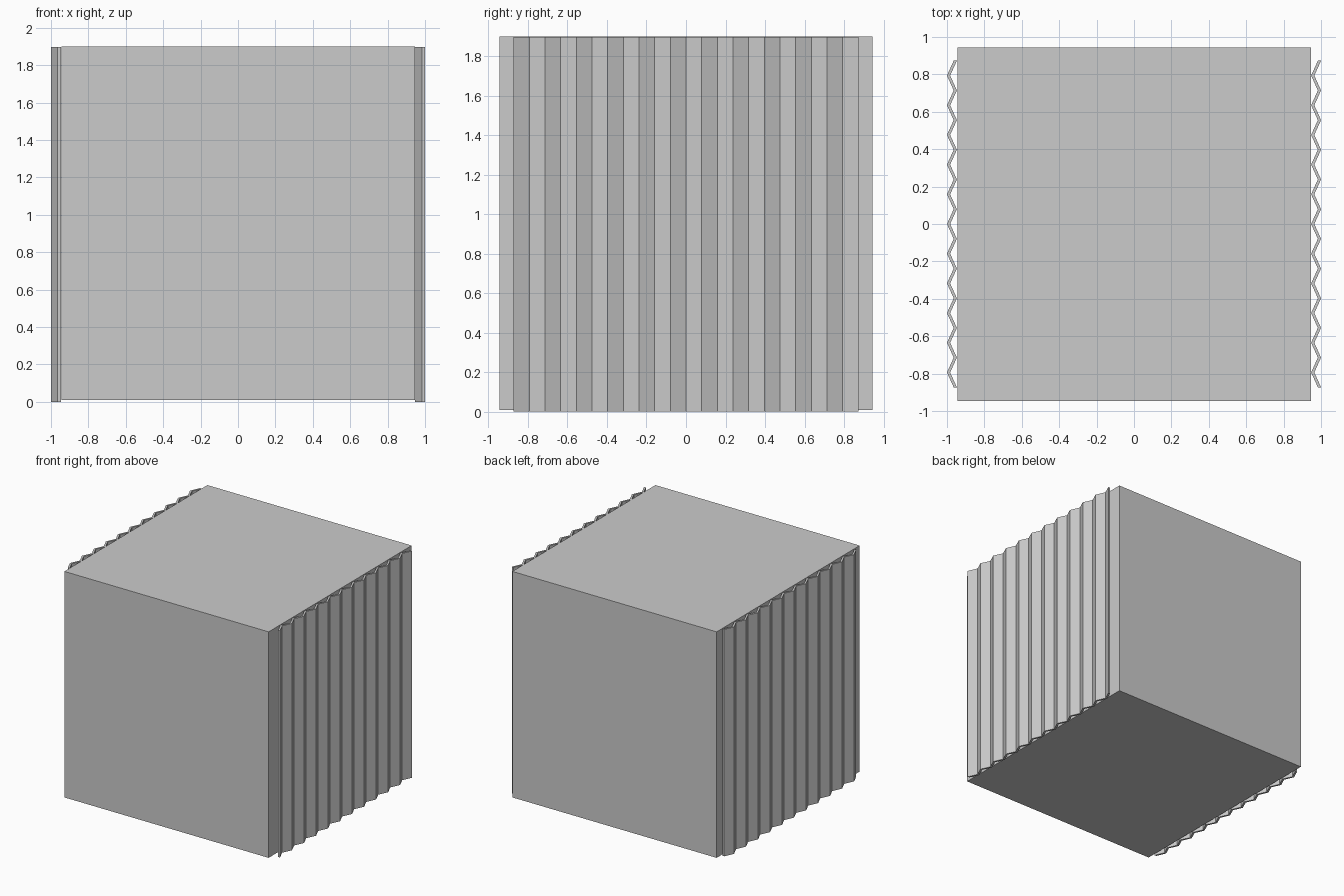
import bpy

if "Cube" in bpy.data.objects:
    bpy.data.objects.remove(bpy.data.objects["Cube"])

# Main cube body
bpy.ops.mesh.primitive_cube_add(size=1.89, location=(0, 0, 0.955))
bpy.context.object.name = "body"


def corrugated_panel(name, x_inner, first_is_outer):
    """Zigzag sheet standing upright, folded along y."""
    folds, half, depth, thick, height = 22, 0.873, 0.036, 0.017, 1.897
    line = []
    for i in range(folds + 1):
        outer = (i % 2 == 0) == first_is_outer
        line.append((x_inner + (depth if outer else 0), half - 2 * half * i / folds))
    n = len(line)
    # four rails: near/far face at bottom and top
    verts = [(x + dx, y, z) for z in (0, height) for dx in (0, thick) for x, y in line]
    faces = []
    for i in range(n - 1):
        a, b, c, d = i, n + i, 2 * n + i, 3 * n + i
        faces += [(a, a + 1, c + 1, c), (b, d, d + 1, b + 1),
                  (a, b, b + 1, a + 1), (c, c + 1, d + 1, d)]
    # end caps
    faces += [(0, 2 * n, 3 * n, n), (n - 1, 2 * n - 1, 4 * n - 1, 3 * n - 1)]
    mesh = bpy.data.meshes.new(name)
    mesh.from_pydata(verts, [], faces)
    mesh.update()
    obj = bpy.data.objects.new(name, mesh)
    bpy.context.collection.objects.link(obj)


# Corrugated side panels (same fold phase on both sides)
corrugated_panel("right_corrugated_panel", 0.947, True)
corrugated_panel("left_corrugated_panel", -1.0, True)
